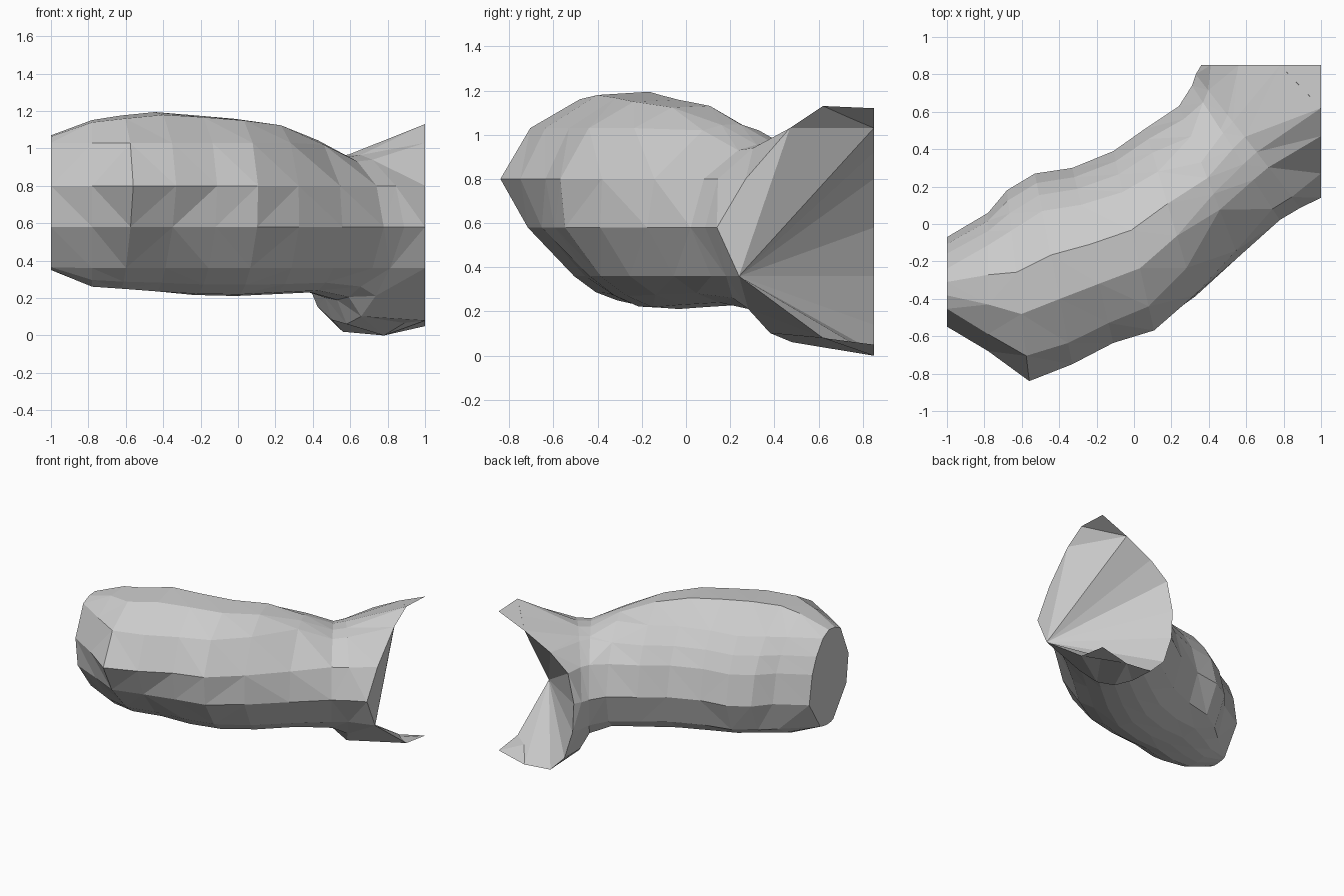
import bpy, bmesh

if "Cube" in bpy.data.objects:
    bpy.data.objects.remove(bpy.data.objects["Cube"])

N = 16

# Body sections: front (x, y), back (x, y), bottom z, widest front z, top z,
# roundness of the front-lower and front-upper quarters
sections = [
    ((-1.00, -.55), (-1.00, -.07), .35, .74, 1.07, 1.8, 2.5),
    ((-.78, -.68), (-.78, .06), .26, .78, 1.16, 1.5, 2.0),
    ((-.56, -.84), (-.68, .18), .25, .80, 1.19, 1.3, 1.7),
    ((-.33, -.75), (-.53, .27), .235, .79, 1.21, 1.4, 1.8),
    ((-.11, -.64), (-.33, .30), .215, .74, 1.19, 1.6, 2.0),
    ((.11, -.58), (-.11, .39), .21, .70, 1.17, 1.6, 2.0),
    ((.33, -.40), (.06, .51), .22, .66, 1.14, 1.8, 2.0),
    ((.56, -.18), (.24, .63), .23, .62, 1.05, 1.8, 2.0),
    ((.78, .02), (.31, .74), .19, .60, .96, 1.7, 2.0),
    ((.89, .085), (.33, .80), .06, .59, .97, 1.3, 2.0),
]

# Tail rim, running up the right-hand cut and down the rear cut
tail_rim = [
    (1, .14, .58), (1, .27, .80), (1, .47, 1.03), (1, .62, 1.13),
    (1, .85, 1.12), (.78, .85, 1.03), (.56, .85, .92), (.41, .85, .80),
    (.36, .85, .58), (.37, .85, .36), (.44, .85, .14), (.56, .85, .02),
    (.78, .85, 0), (1, .85, .05), (1, .62, .08), (1, .24, .36),
]


def section_points(front, back, low, mid_front, high, n_low, n_high):
    """Ring whose side points sit on shared height levels."""
    def shape(side, above):
        if side > 0:
            return mid_front, n_high if above else n_low
        return .60, 1.65 if above else 2.4

    def at_height(z, side):
        z = min(max(z, low + .015), high - .03)
        above = z > shape(side, True)[0]
        mid, n = shape(side, above)
        k = (z - mid) / (high - mid) if above else (mid - z) / (mid - low)
        return side * (1 - k ** n) ** (1 / n), z

    def at_across(a, above):
        mid, n = shape(a, above)
        k = (1 - abs(a) ** n) ** (1 / n)
        return a, mid + k * (high - mid) if above else mid - k * (mid - low)

    fronts = [at_height(z, 1) for z in (.36, .58, .80, 1.03)]
    backs = [at_height(z, -1) for z in (1.03, .92, .80, .58, .36)]
    fa, ba = fronts[3][0], backs[0][0]
    top = [at_across(fa + (ba - fa) * k / 3, True) for k in (1, 2)]
    fa, ba = fronts[0][0], backs[4][0]
    base = [at_across(ba + (fa - ba) * k / 6, False) for k in range(1, 6)]
    pts = []
    for a, z in fronts[1:] + top + backs + base + fronts[:1]:
        t = (1 - a) / 2
        pts.append((front[0] + (back[0] - front[0]) * t,
                    front[1] + (back[1] - front[1]) * t, z))
    return pts


bm = bmesh.new()
rings = [[bm.verts.new(p) for p in section_points(*s)] for s in sections]
rings.append([bm.verts.new(p) for p in tail_rim])

# Skin between sections
for a, b in zip(rings, rings[1:]):
    for i in range(N):
        j = (i + 1) % N
        bm.faces.new((a[i], b[i], b[j], a[j]))

# Flat cut at the blunt end
bm.faces.new(rings[0])

# Hollow fan closing the flared tail, with both lobe tips closed off
rim = rings[-1]
hub = rim[15]
bm.faces.new((rim[2], rim[3], rim[4], rim[5]))
bm.faces.new((rim[12], rim[13], rim[14]))
steps = [0, 1, 2] + list(range(5, 13)) + [14]
for i, j in zip(steps, steps[1:]):
    bm.faces.new((hub, rim[i], rim[j]))

bmesh.ops.triangulate(bm, faces=bm.faces[:])
bmesh.ops.recalc_face_normals(bm, faces=bm.faces[:])
mesh = bpy.data.meshes.new("faceted_body")
bm.to_mesh(mesh)
bm.free()
obj = bpy.data.objects.new("faceted_body", mesh)
bpy.context.collection.objects.link(obj)
